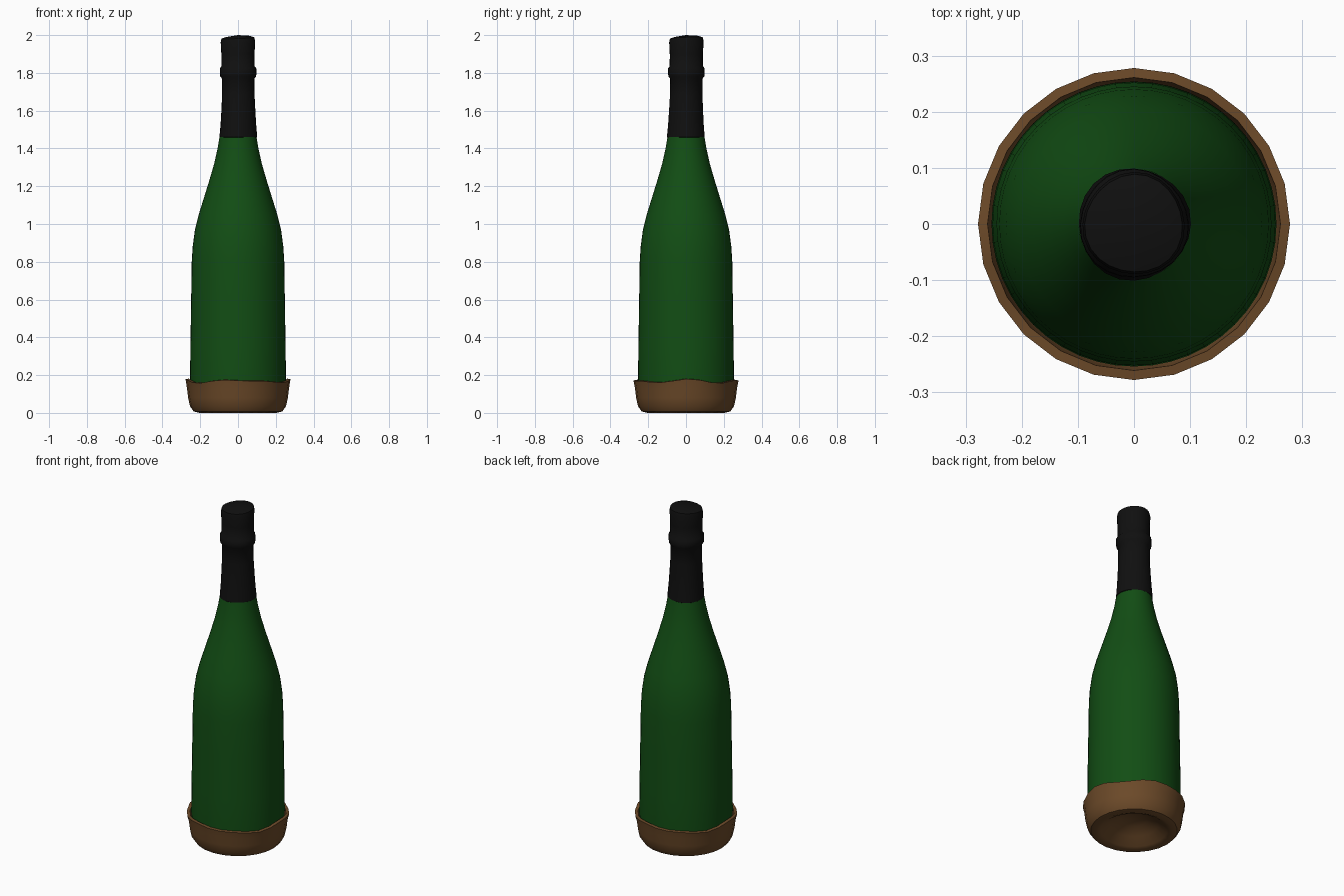
import bpy, math

if "Cube" in bpy.data.objects:
    bpy.data.objects.remove(bpy.data.objects["Cube"])

def material(name, rgb):
    m = bpy.data.materials.new(name)
    m.diffuse_color = (*rgb, 1)
    m.use_nodes = True
    m.node_tree.nodes["Principled BSDF"].inputs["Base Color"].default_value = m.diffuse_color
    return m

GREEN = material("bottle green", (0.006, 0.075, 0.007))
BLACK = material("foil black", (0.005, 0.005, 0.005))
BROWN = material("base brown", (0.15, 0.068, 0.022))

def lathe(name, profile, sides, mat, wobble=None, angle=40):
    """Spin (radius, z) points around z; radius 0 makes a pole."""
    verts, rings, faces = [], [], []
    for r, z in profile:
        if r == 0:
            rings.append([len(verts)] * sides)
            verts.append((0, 0, z))
            continue
        rings.append(list(range(len(verts), len(verts) + sides)))
        for i in range(sides):
            a = math.tau * i / sides
            rr, zz = wobble(a, r, z) if wobble else (r, z)
            verts.append((rr * math.cos(a), rr * math.sin(a), zz))
    for lo, hi in zip(rings, rings[1:]):
        for i in range(sides):
            j = (i + 1) % sides
            faces.append(list(dict.fromkeys((lo[i], lo[j], hi[j], hi[i]))))
    me = bpy.data.meshes.new(name)
    me.from_pydata(verts, [], faces)
    me.materials.append(mat)
    ob = bpy.data.objects.new(name, me)
    bpy.context.collection.objects.link(ob)
    bpy.ops.object.select_all(action='DESELECT')
    ob.select_set(True)
    bpy.context.view_layer.objects.active = ob
    bpy.ops.object.shade_smooth_by_angle(angle=math.radians(angle))
    return ob

# glass body, tapering through the shoulder into the neck
lathe("glass_body", [
    (0, 0.10), (0.12, 0.07), (0.20, 0.03), (0.235, 0.05), (0.25, 0.10),
    (0.254, 0.17), (0.252, 0.35), (0.248, 0.6), (0.245, 0.8), (0.240, 0.88),
    (0.228, 0.97), (0.208, 1.05), (0.180, 1.14), (0.152, 1.23),
    (0.126, 1.32), (0.108, 1.4), (0.098, 1.46)], 48, GREEN)

# foil around neck and stopper, with a collar; the top is slightly crumpled
def crumple(a, r, z):
    if z > 1.95:
        z += 0.005 * math.cos(a - 0.8) - 0.005
    return r + 0.002 * math.sin(3 * a + 5 * z), z

lathe("neck_foil", [
    (0.094, 1.455), (0.100, 1.46), (0.094, 1.53), (0.090, 1.60), (0.086, 1.68),
    (0.086, 1.77), (0.095, 1.782), (0.097, 1.80), (0.096, 1.825),
    (0.088, 1.835), (0.088, 1.90), (0.091, 1.97), (0.087, 1.99),
    (0.065, 1.997), (0, 2.0)], 24, BLACK, crumple)

# brown cup with a wavy rim and hollow underside
def wavy(a, r, z):
    if z > 0.15:
        z += 0.007 * math.cos(4 * a) + 0.005 * math.sin(6 * a + 1)
    return r, z

lathe("base_cup", [
    (0, 0.085), (0.07, 0.075), (0.13, 0.045), (0.18, 0.01), (0.205, 0.0),
    (0.235, 0.008), (0.254, 0.035), (0.264, 0.08), (0.270, 0.13),
    (0.278, 0.168), (0.261, 0.170), (0.258, 0.12), (0.252, 0.07),
    (0.235, 0.03)], 24, BROWN, wavy)
